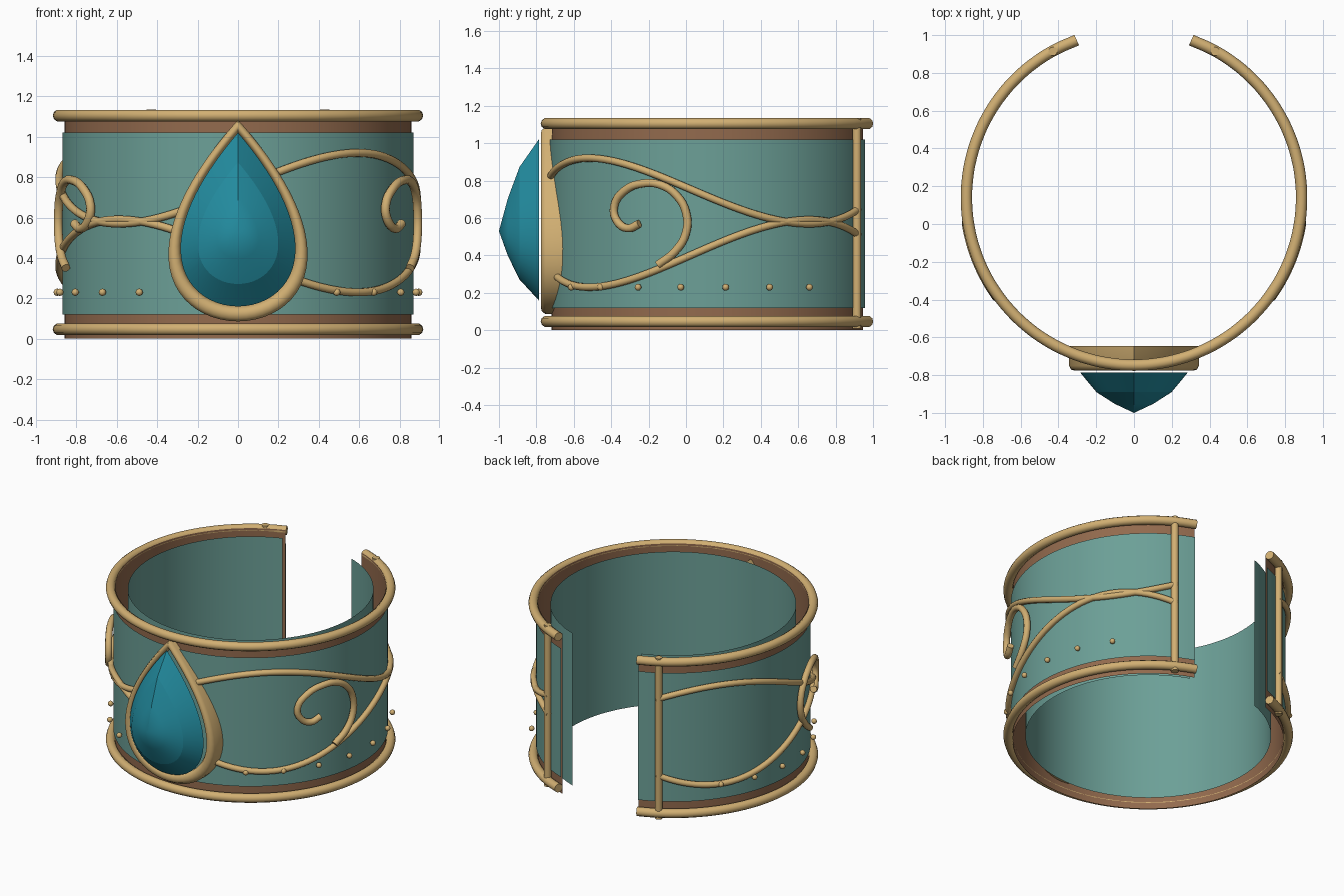
import bpy, bmesh, math

if "Cube" in bpy.data.objects:
    bpy.data.objects.remove(bpy.data.objects["Cube"])

CY = 0.14                      # cuff centre in y
END = 160                      # cuff runs from -END to +END degrees, 0 = front


def mat(name, rgb):
    m = bpy.data.materials.new(name)
    m.diffuse_color = (*rgb, 1)
    m.use_nodes = True
    m.node_tree.nodes["Principled BSDF"].inputs["Base Color"].default_value = m.diffuse_color
    return m


GOLD = mat("gold", (0.64, 0.43, 0.17))
BROWN = mat("copper brown", (0.29, 0.145, 0.075))
TEAL = mat("patina teal", (0.15, 0.35, 0.31))
GEM = mat("gem blue", (0.017, 0.27, 0.36))


def pt(deg, r, z):
    a = math.radians(deg)
    return (r * math.sin(a), CY - r * math.cos(a), z)


def span(a, b, n):
    return [a + (b - a) * i / n for i in range(n + 1)]


def finish(ob, material, angle=35):
    ob.data.materials.clear()
    ob.data.materials.append(material)
    bpy.ops.object.select_all(action='DESELECT')
    bpy.context.view_layer.objects.active = ob
    ob.select_set(True)
    bpy.ops.object.shade_smooth_by_angle(angle=math.radians(angle))
    return ob


def mesh_object(name, verts, faces, material, angle=35):
    me = bpy.data.meshes.new(name)
    me.from_pydata(verts, [], faces)
    ob = bpy.data.objects.new(name, me)
    bpy.context.collection.objects.link(ob)
    return finish(ob, material, angle)


def tube(name, points, radius, material=GOLD):
    cu = bpy.data.curves.new(name, 'CURVE')
    cu.dimensions = '3D'
    cu.bevel_depth = radius
    cu.bevel_resolution = 3
    cu.use_fill_caps = True
    cu.resolution_u = 4
    sp = cu.splines.new('BEZIER')
    sp.bezier_points.add(len(points) - 1)
    for b, p in zip(sp.bezier_points, points):
        b.co = p
        b.handle_left_type = b.handle_right_type = 'AUTO'
    ob = bpy.data.objects.new(name, cu)
    bpy.context.collection.objects.link(ob)
    bpy.ops.object.select_all(action='DESELECT')
    bpy.context.view_layer.objects.active = ob
    ob.select_set(True)
    bpy.ops.object.convert(target='MESH')
    return finish(bpy.context.view_layer.objects.active, material, 50)


def sheet(name, r, z0, z1, material):
    n = 96
    verts = [pt(d, r, z) for d in span(-END, END, n) for z in (z0, z1)]
    faces = [(2 * i, 2 * i + 2, 2 * i + 3, 2 * i + 1) for i in range(n)]
    return mesh_object(name, verts, faces, material)


# Cuff: brown base, outer teal panel, inner teal lining
sheet("cuff_base", 0.858, 0.0, 1.12, BROWN)
sheet("outer_panel", 0.87, 0.12, 1.02, TEAL)
sheet("inner_lining", 0.778, 0.035, 1.1, TEAL)

# Rims and end posts
for name, z in (("bottom_rim", 0.047), ("top_rim", 1.105)):
    tube(name, [pt(d, 0.887, z) for d in span(-END, END, 40)], 0.03)
for side, s in (("left", -1), ("right", 1)):
    tube(side + "_end_post", [pt(s * 151, 0.885, z) for z in (0.01, 1.135)], 0.024)


# Vines: two mirrored waves running round the cuff, broken by the pendant
def wave(d):
    return math.cos(math.radians(2.15 * (d - 42)))


def upper(d):
    return 0.745 + 0.175 * wave(d)


def lower(d):
    return 0.41 - 0.18 * wave(d)


for name, f, a, b in (("right_upper_vine", upper, 11, 152), ("right_lower_vine", lower, 19, 152),
                      ("left_upper_vine", upper, -18, -152), ("left_lower_vine", lower, -20, -152)):
    tube(name, [pt(d, 0.885, f(d)) for d in span(a, b, 28)], 0.02)

# Side scrolls, given as (y, z) seen from the side
SCROLL = [(-0.15, 0.35), (-0.06, 0.42), (0.0, 0.52), (0.0, 0.63), (-0.05, 0.72), (-0.13, 0.775),
          (-0.23, 0.785), (-0.33, 0.745), (-0.385, 0.66), (-0.37, 0.585), (-0.31, 0.545), (-0.25, 0.57)]
for side, s in (("left", -1), ("right", 1)):
    pts = [pt(s * math.degrees(math.acos((CY - y) / 0.9)), 0.9, z) for y, z in SCROLL]
    tube(side + "_scroll", pts, 0.022)

# Beads along the lower edge
for side, s in (("left", -1), ("right", 1)):
    bm = bmesh.new()
    for i in range(7):
        made = bmesh.ops.create_uvsphere(bm, u_segments=12, v_segments=8, radius=0.018)
        bmesh.ops.translate(bm, verts=made["verts"], vec=pt(s * (33 + 15.4 * i), 0.898, 0.23))
    me = bpy.data.meshes.new(side + "_beads")
    bm.to_mesh(me)
    bm.free()
    ob = bpy.data.objects.new(side + "_beads", me)
    bpy.context.collection.objects.link(ob)
    finish(ob, GOLD, 60)

# Teardrop outline shared by setting and gem
N = 64


def drop(i, a, h, c):
    t = 2 * math.pi * i / N
    return a * math.sin(t) * abs(math.sin(t / 2)), c + h * math.cos(t)


def lerp(p, q, k):
    return p + (q - p) * k


# Teardrop setting: rounded band, profile as (inner-to-outer fraction, y)
PROFILE = [(0, -0.645), (0, -0.75), (0.2, -0.771), (0.5, -0.776), (0.8, -0.771), (1, -0.75), (1, -0.645)]
P = len(PROFILE)
verts = []
for i in range(N):
    (xi, zi), (xo, zo) = drop(i, 0.37, 0.43, 0.59), drop(i, 0.448, 0.499, 0.585)
    verts += [(lerp(xi, xo, k), y, lerp(zi, zo, k)) for k, y in PROFILE]
faces = [(i * P + j, i * P + (j + 1) % P, (i + 1) % N * P + (j + 1) % P, (i + 1) % N * P + j)
         for i in range(N) for j in range(P)]
setting = mesh_object("teardrop_setting", verts, faces, GOLD, 50)

# Gem: stepped teardrop rings rising to a point
verts = []
for k, y in ((1, -0.787), (0.7, -0.89), (0.36, -0.952)):
    for i in range(N):
        x, z = drop(i, 0.37, 0.43, 0.59)
        verts.append((x * k, y, lerp(0.53, z, k)))
verts.append((0, -1.0, 0.53))
faces = [(j * N + i, j * N + (i + 1) % N, (j + 1) * N + (i + 1) % N, (j + 1) * N + i)
         for j in range(2) for i in range(N)]
faces += [(2 * N + i, 2 * N + (i + 1) % N, 3 * N) for i in range(N)]
faces.append(tuple(reversed(range(N))))
gem = mesh_object("teardrop_gem", verts, faces, GEM, 12)

# Consistent outward normals on the closed pendant parts
for ob in (setting, gem):
    bm = bmesh.new()
    bm.from_mesh(ob.data)
    bmesh.ops.recalc_face_normals(bm, faces=bm.faces)
    bm.to_mesh(ob.data)
    bm.free()
